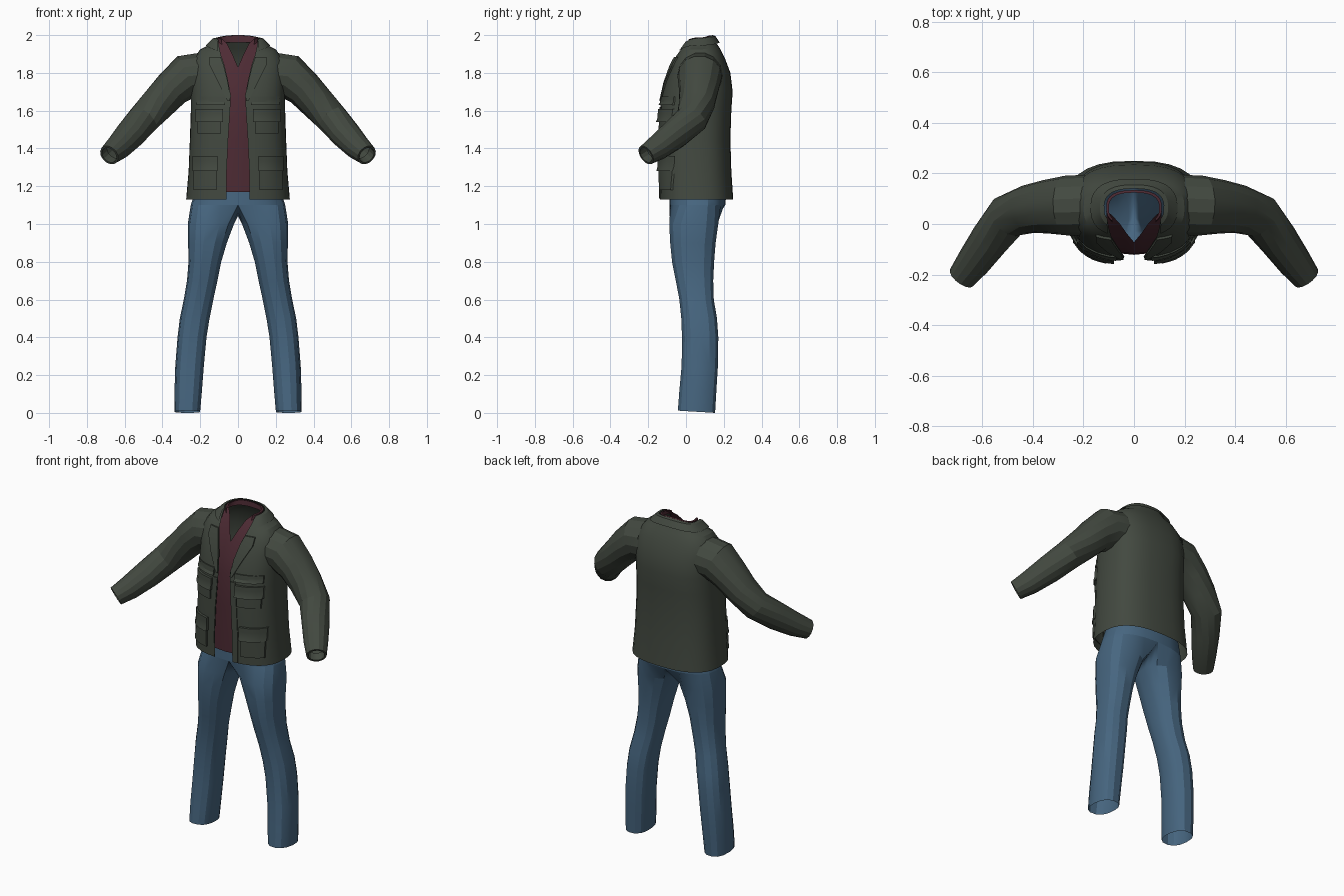
import bpy, math
from mathutils import Vector
from mathutils.bvhtree import BVHTree

if "Cube" in bpy.data.objects:
    bpy.data.objects.remove(bpy.data.objects["Cube"])


def material(name, rgb):
    m = bpy.data.materials.new(name)
    m.diffuse_color = (*rgb, 1)
    m.use_nodes = True
    m.node_tree.nodes["Principled BSDF"].inputs["Base Color"].default_value = m.diffuse_color
    return m


GREEN = material("dark olive cloth", (0.055, 0.066, 0.051))
MAROON = material("maroon cloth", (0.075, 0.024, 0.034))
BLUE = material("blue denim", (0.062, 0.132, 0.215))


def make(name, verts, faces, mat, mirror=False, angle=25):
    me = bpy.data.meshes.new(name)
    me.from_pydata([tuple(v) for v in verts], [], faces)
    me.materials.append(mat)
    ob = bpy.data.objects.new(name, me)
    bpy.context.collection.objects.link(ob)
    if mirror:
        mod = ob.modifiers.new("mirror", 'MIRROR')
        mod.merge_threshold = 0.0005
    bpy.ops.object.select_all(action='DESELECT')
    ob.select_set(True)
    bpy.context.view_layer.objects.active = ob
    bpy.ops.object.shade_smooth_by_angle(angle=math.radians(angle))
    return ob


def loft(name, rings, mat, closed=False, mirror=False):
    n = len(rings[0])
    verts = [p for r in rings for p in r]
    faces = []
    for j in range(len(rings) - 1):
        for i in range(n if closed else n - 1):
            k = (i + 1) % n
            faces.append((j * n + i, j * n + k, (j + 1) * n + k, (j + 1) * n + i))
    return make(name, verts, faces, mat, mirror)


def power(v, e):
    return math.copysign(abs(v) ** e, v)


def open_ring(zb, zs, zf, rx, yb, yf, gap, n=28, e=2.6):
    """Rounded body section, open by the gap at the front."""
    end = math.pi - math.asin((gap / rx) ** (e / 2))
    pts = []
    for i in range(n + 1):
        a = end * (2 * i / n - 1)
        s, c = math.sin(a), math.cos(a)
        z = zs * s * s + (zb if c > 0 else zf) * c * c
        pts.append((rx * power(s, 2 / e),
                    (yb + yf) / 2 + (yb - yf) / 2 * power(c, 2 / e), z))
    return pts


# Jacket body: back z, side z, front z, half width, back y, front y, half gap
body = [
    (1.13, 1.13, 1.13, .275, .250, -.140, .060),
    (1.28, 1.28, 1.28, .262, .240, -.142, .060),
    (1.45, 1.45, 1.45, .255, .235, -.142, .052),
    (1.60, 1.60, 1.60, .250, .240, -.138, .042),
    (1.70, 1.70, 1.68, .250, .247, -.130, .038),
    (1.80, 1.80, 1.77, .250, .235, -.105, .055),
    (1.88, 1.87, 1.84, .240, .205, -.080, .072),
    (1.93, 1.925, 1.89, .200, .180, -.055, .090),
    (1.955, 1.95, 1.93, .150, .162, -.030, .100),
    (2.00, 1.985, 1.955, .118, .140, -.010, .105),
]
jacket = loft("jacket_body", [open_ring(*r) for r in body], GREEN)

# Turned-down collar
collar = [body[-1], (1.995, 1.982, 1.945, .135, .155, -.025, .106),
          (1.96, 1.945, 1.905, .172, .179, -.052, .105)]
loft("jacket_collar", [open_ring(*r) for r in collar], GREEN)

# Sleeves: centre, horizontal radius, upright radius
path = [
    ((.190, .075, 1.790), .120, .120), ((.270, .073, 1.782), .118, .120),
    ((.350, .068, 1.715), .106, .100), ((.420, .058, 1.640), .096, .092),
    ((.500, .030, 1.555), .088, .085), ((.570, -.060, 1.475), .078, .080),
    ((.635, -.150, 1.405), .068, .068), ((.682, -.212, 1.365), .057, .055),
]
centres = [Vector(p[0]) for p in path]
sleeve = []
for i, (c, rh, rv) in enumerate(path):
    t = (centres[min(i + 1, len(path) - 1)] - centres[max(i - 1, 0)]).normalized()
    side = t.cross(Vector((0, 0, 1))).normalized()
    up = side.cross(t)
    sleeve.append([centres[i] + side * rh * math.cos(a) + up * rv * math.sin(a)
                   for a in (math.tau * k / 14 for k in range(14))])
# Cuff edge turned inward
inner = [centres[-1] + (p - centres[-1]) * .8 for p in sleeve[-1]]
sleeve += [inner, [p - t * .05 for p in inner]]
loft("sleeve", sleeve, GREEN, closed=True, mirror=True)

# Raised cloth panels that follow the jacket front
tree = BVHTree.FromPolygons([v.co for v in jacket.data.vertices],
                            [list(p.vertices) for p in jacket.data.polygons])


def front_y(x, z):
    hit = tree.ray_cast(Vector((x, -1, z)), Vector((0, 1, 0)))[0]
    return (hit or tree.find_nearest(Vector((x, -.15, z)))[0]).y


def panel(name, rows, off, lip=0.0, nx=5):
    """rows: (z, inner x, outer x); lip pushes the lowest row further out."""
    grid = []
    last = len(rows) + 1
    for j in range(last + 1):
        z, x0, x1 = rows[min(max(j - 1, 0), len(rows) - 1)]
        line = []
        for i in range(nx + 3):
            x = x0 + (x1 - x0) * min(max(i - 1, 0), nx) / nx
            edge = i in (0, nx + 2) or j in (0, last)
            out = -.004 if edge else off + (lip if j == 1 else 0)
            line.append((x, front_y(x, z) - out, z))
        grid.append(line)
    loft(name, grid, GREEN, mirror=True)


def box_rows(x0, x1, z0, z1, n=3):
    return [(z0 + (z1 - z0) * k / n, x0, x1) for k in range(n + 1)]


panel("chest_pocket", box_rows(.09, .215, 1.48, 1.60), .010)
panel("chest_pocket_flap", box_rows(.08, .225, 1.54, 1.61), .016, .008)
panel("chest_seam_flap", box_rows(.07, .22, 1.63, 1.675), .007, .008)
panel("hip_pocket", box_rows(.115, .235, 1.18, 1.34), .012)
panel("hip_pocket_flap", box_rows(.108, .242, 1.28, 1.36), .016, .008)
panel("front_placket", [(1.135, .061, .095), (1.28, .061, .095),
                        (1.45, .053, .088), (1.62, .043, .075)], .004, nx=2)
panel("lapel", [(1.65, .042, .055), (1.75, .053, .105),
                (1.84, .076, .150), (1.885, .092, .150)], .010, nx=3)

# Shirt front with a V neck: z, y, inner x, outer x
shirt = [(1.17, -.118, 0, .12), (1.45, -.122, 0, .12), (1.65, -.118, 0, .10),
         (1.74, -.100, 0, .10), (1.83, -.072, 0, .10), (1.90, -.036, .030, .105),
         (1.95, .000, .055, .108), (1.985, .038, .090, .110)]
loft("shirt_front", [[(a + (b - a) * k / 3, y + .012 * k / 3, z) for k in range(4)]
                     for z, y, a, b in shirt], MAROON, mirror=True)
neck = [(1.962, 1.955, 1.945, .110, .132, -.010, .085),
        (1.997, 1.986, 1.965, .110, .134, -.005, .088),
        (1.999, 1.987, 1.965, .100, .124, .002, .082)]
loft("shirt_neckband", [open_ring(*r) for r in neck], MAROON)

# Trousers: right half mirrored; 11 outer points and 4 inner-leg points per ring
OUT, INN, E = 10, 4, 2 / 2.4


def hip_ring(z, rx, yf, yb):
    return [(rx * abs(math.sin(math.pi * i / OUT)) ** E if 0 < i < OUT else 0,
             (yf + yb) / 2 - (yb - yf) / 2 * power(math.cos(math.pi * i / OUT), E), z)
            for i in range(OUT + 1)]


def leg_ring(z, x0, x1, yf, yb):
    pts = []
    for i in range(OUT + INN + 1):
        a = -45 + 270 * i / OUT if i <= OUT else 225 + 90 * (i - OUT) / (INN + 1)
        a = math.radians(a)
        pts.append(((x0 + x1) / 2 + (x1 - x0) / 2 * power(math.sin(a), E),
                    (yf + yb) / 2 - (yb - yf) / 2 * power(math.cos(a), E), z))
    return pts


hips = [hip_ring(1.30, .19, -.08, .20), hip_ring(1.18, .225, -.086, .215),
        hip_ring(1.10, .25, -.088, .208)]
loft("trouser_hips", hips, BLUE, mirror=True)

crotch = list(hips[-1])
for k in range(1, INN + 1):
    f = k / (INN + 1)
    crotch.append((0, .208 - .296 * f, 1.10 - .06 * math.sin(math.pi * f)))
legs = [crotch] + [leg_ring(*r) for r in (
    (1.00, .020, .266, -.090, .172), (.90, .058, .264, -.085, .158),
    (.80, .088, .262, -.075, .150), (.70, .108, .270, -.055, .145),
    (.60, .130, .287, -.036, .148), (.50, .150, .308, -.026, .165),
    (.40, .166, .320, -.022, .172), (.25, .180, .332, -.024, .170),
    (.12, .190, .336, -.036, .162), (.00, .200, .336, -.044, .155))]
# Slightly slanted hem
legs[-1] = [(x, y, .012 - .06 * (y + .044)) for x, y, z in legs[-1]]
legs[-1] = [(x, y, max(z, 0)) for x, y, z in legs[-1]]
loft("trouser_leg", legs, BLUE, closed=True, mirror=True)
